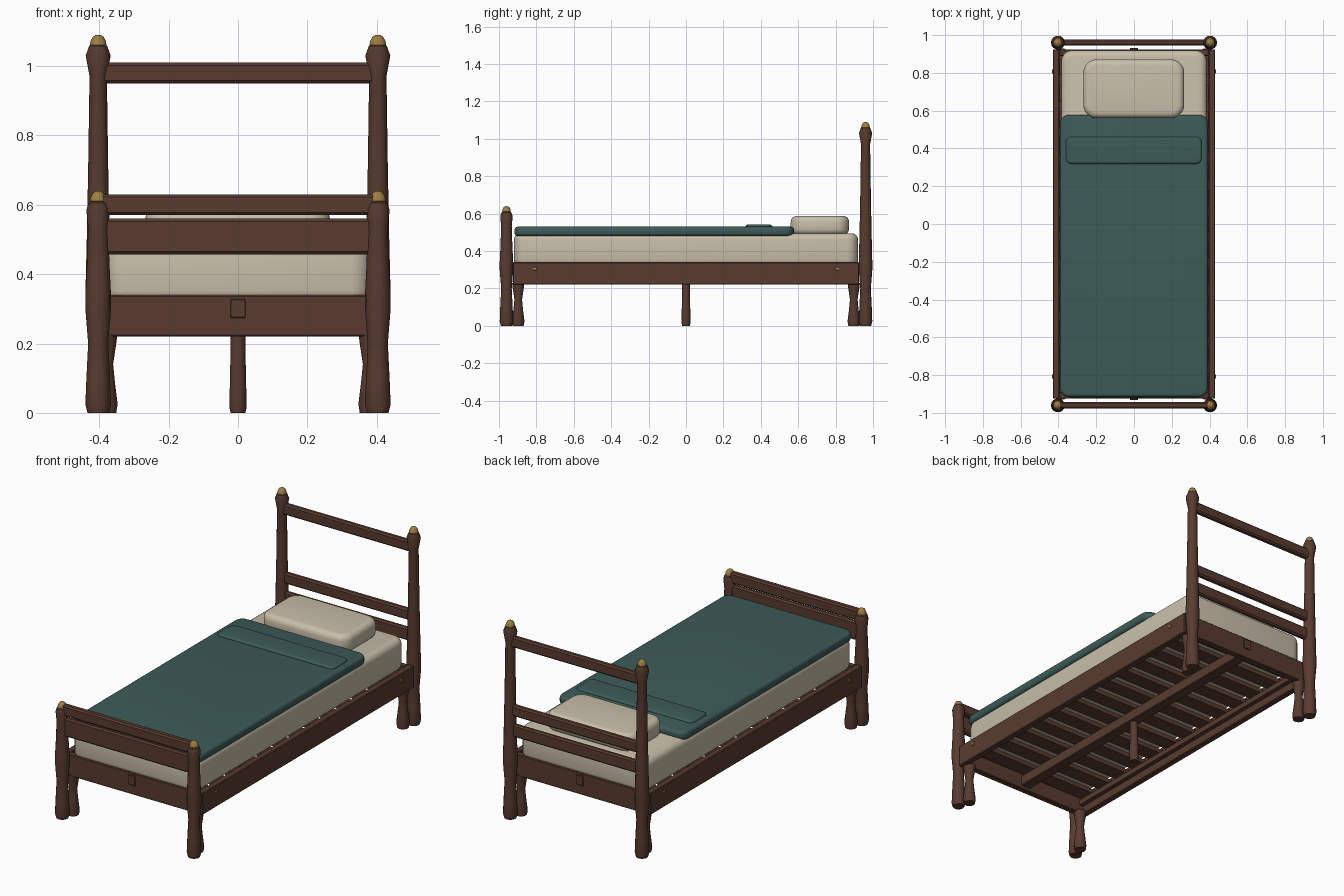
import bpy, bmesh, math

if "Cube" in bpy.data.objects:
    bpy.data.objects.remove(bpy.data.objects["Cube"])


def material(name, rgb):
    m = bpy.data.materials.new(name)
    m.diffuse_color = (*rgb, 1)
    m.use_nodes = True
    m.node_tree.nodes["Principled BSDF"].inputs["Base Color"].default_value = m.diffuse_color
    return m


WOOD = material("dark_wood", (0.098, 0.044, 0.029))
LINEN = material("cream_linen", (0.58, 0.52, 0.40))
TEAL = material("teal_blanket", (0.046, 0.104, 0.098))
BRASS = material("brass", (0.34, 0.21, 0.055))


def finish(name, bm, mat, smooth=None):
    bmesh.ops.recalc_face_normals(bm, faces=bm.faces)
    me = bpy.data.meshes.new(name)
    bm.to_mesh(me)
    bm.free()
    me.materials.append(mat)
    ob = bpy.data.objects.new(name, me)
    bpy.context.collection.objects.link(ob)
    if smooth:
        bpy.ops.object.select_all(action='DESELECT')
        ob.select_set(True)
        bpy.context.view_layer.objects.active = ob
        bpy.ops.object.shade_smooth_by_angle(angle=math.radians(smooth))
    return ob


def skin(name, rings, mat, smooth):
    """Join a stack of equal-sized rings and cap both ends."""
    bm = bmesh.new()
    vs = [[bm.verts.new(p) for p in r] for r in rings]
    n = len(vs[0])
    for a, b in zip(vs, vs[1:]):
        for i in range(n):
            j = (i + 1) % n
            bm.faces.new((a[i], a[j], b[j], b[i]))
    bm.faces.new(vs[0])
    bm.faces.new(vs[-1])
    return finish(name, bm, mat, smooth)


def turned(name, x, y, profile, mat, sides=14):
    """Turned part from (radius, height) pairs."""
    ang = [2 * math.pi * i / sides for i in range(sides)]
    rings = [[(x + r * math.cos(a), y + r * math.sin(a), z) for a in ang] for r, z in profile]
    return skin(name, rings, mat, 35)


def box(name, x, y, z, mat=WOOD, bevel=0.004):
    """Box from (min, max) ranges, with a small chamfer."""
    bm = bmesh.new()
    bmesh.ops.create_cube(bm, size=1)
    for v in bm.verts:
        v.co = [r[0] + (c + 0.5) * (r[1] - r[0]) for c, r in zip(v.co, (x, y, z))]
    if bevel:
        bmesh.ops.bevel(bm, geom=bm.edges[:], offset=bevel, segments=1, affect='EDGES')
    return finish(name, bm, mat)


def cushion(name, x, y, z, corner, edge, mat, seg=4):
    """Soft slab: rounded in plan, and rounded along top and bottom."""
    def ring(inset, h):
        r = max(corner - inset, 0.006)
        pts = []
        for k, (sx, sy) in enumerate(((1, 1), (-1, 1), (-1, -1), (1, -1))):
            cx = (x[1] - inset - r) if sx > 0 else (x[0] + inset + r)
            cy = (y[1] - inset - r) if sy > 0 else (y[0] + inset + r)
            for i in range(6):
                a = math.pi / 2 * (k + i / 5)
                pts.append((cx + r * math.cos(a), cy + r * math.sin(a), h))
        return pts
    arc = [math.pi / 2 * i / seg for i in range(seg + 1)]
    rings = [ring(edge * (1 - math.sin(a)), z[0] + edge * (1 - math.cos(a))) for a in arc]
    rings += [ring(edge * (1 - math.cos(a)), z[1] - edge * (1 - math.sin(a))) for a in arc]
    return skin(name, rings, mat, 40)


# Posts, brass finials and frame legs at the four corners
LOWER = [(0.031, 0), (0.037, 0.025), (0.034, 0.10), (0.029, 0.20), (0.037, 0.30), (0.037, 0.34)]
FOOT = LOWER + [(0.033, 0.42), (0.029, 0.53), (0.034, 0.585), (0.028, 0.605), (0.018, 0.612)]
HEAD = LOWER + [(0.033, 0.50), (0.029, 0.70), (0.025, 0.97), (0.036, 1.03), (0.026, 1.058), (0.018, 1.063)]
FINIAL = [(0.018, -0.003), (0.024, 0.002), (0.022, 0.013), (0.015, 0.026), (0.006, 0.031)]
LEG = [(0.030, 0), (0.034, 0.025), (0.026, 0.09), (0.021, 0.14), (0.030, 0.20), (0.034, 0.23)]
for side, sx in (("left", -1), ("right", 1)):
    for end, sy, prof, top in (("foot", -1, FOOT, 0.609), ("head", 1, HEAD, 1.059)):
        tag = f"{end}_{side}"
        turned(f"post_{tag}", sx * 0.403, sy * 0.96, prof, WOOD)
        turned(f"finial_{tag}", sx * 0.403, sy * 0.96, [(r, top + h) for r, h in FINIAL], BRASS)
        turned(f"frame_leg_{tag}", sx * 0.381, sy * 0.897, LEG, WOOD)
        # Brass bolt on the side rail
        xs = sorted((sx * 0.425, sx * 0.434))
        box(f"bolt_{tag}", xs, (sy * 0.808 - 0.011, sy * 0.808 + 0.011), (0.296, 0.314), BRASS, 0.002)

# Side rails with slat ledges
for side, sx in (("left", -1), ("right", 1)):
    box(f"side_rail_{side}", sorted((sx * 0.395, sx * 0.43)), (-0.925, 0.925), (0.22, 0.34))
    box(f"slat_ledge_{side}", sorted((sx * 0.37, sx * 0.396)), (-0.89, 0.89), (0.265, 0.295), bevel=0)

# End rails with a small plate in the middle
for end, sy in (("foot", -1), ("head", 1)):
    box(f"end_rail_{end}", (-0.396, 0.396), sorted((sy * 0.89, sy * 0.925)), (0.22, 0.34))
    box(f"end_plate_{end}", (-0.022, 0.022), sorted((sy * 0.92, sy * 0.931)), (0.274, 0.328), bevel=0.002)

# Cross rails between the posts
for name, sy, z, half in (("head_top_rail", 1, (0.95, 1.01), 0.016),
                          ("head_middle_rail", 1, (0.57, 0.63), 0.016),
                          ("head_lower_rail", 1, (0.455, 0.525), 0.014),
                          ("foot_top_rail", -1, (0.57, 0.63), 0.018),
                          ("foot_panel", -1, (0.457, 0.56), 0.014)):
    box(name, (-0.395, 0.395), (sy * 0.96 - half, sy * 0.96 + half), z, bevel=0.008)

# Slats, centre beam and centre leg
SLATS = 13
for i in range(SLATS):
    y = -0.83 + 1.66 * i / (SLATS - 1)
    box(f"slat_{i + 1}", (-0.396, 0.396), (y - 0.042, y + 0.042), (0.294, 0.318), bevel=0)
box("centre_beam", (-0.03, 0.03), (-0.89, 0.89), (0.235, 0.295))
turned("centre_leg", 0, 0, [(0.021, 0), (0.024, 0.012), (0.024, 0.06), (0.021, 0.20), (0.021, 0.24)], WOOD)

# Bedding
cushion("mattress", (-0.385, 0.385), (-0.92, 0.92), (0.318, 0.495), 0.06, 0.035, LINEN)
cushion("blanket", (-0.392, 0.392), (-0.917, 0.578), (0.48, 0.53), 0.05, 0.018, TEAL)
cushion("blanket_fold", (-0.36, 0.358), (0.318, 0.462), (0.515, 0.541), 0.03, 0.012, TEAL)
cushion("pillow", (-0.268, 0.266), (0.56, 0.872), (0.487, 0.588), 0.07, 0.032, LINEN)
